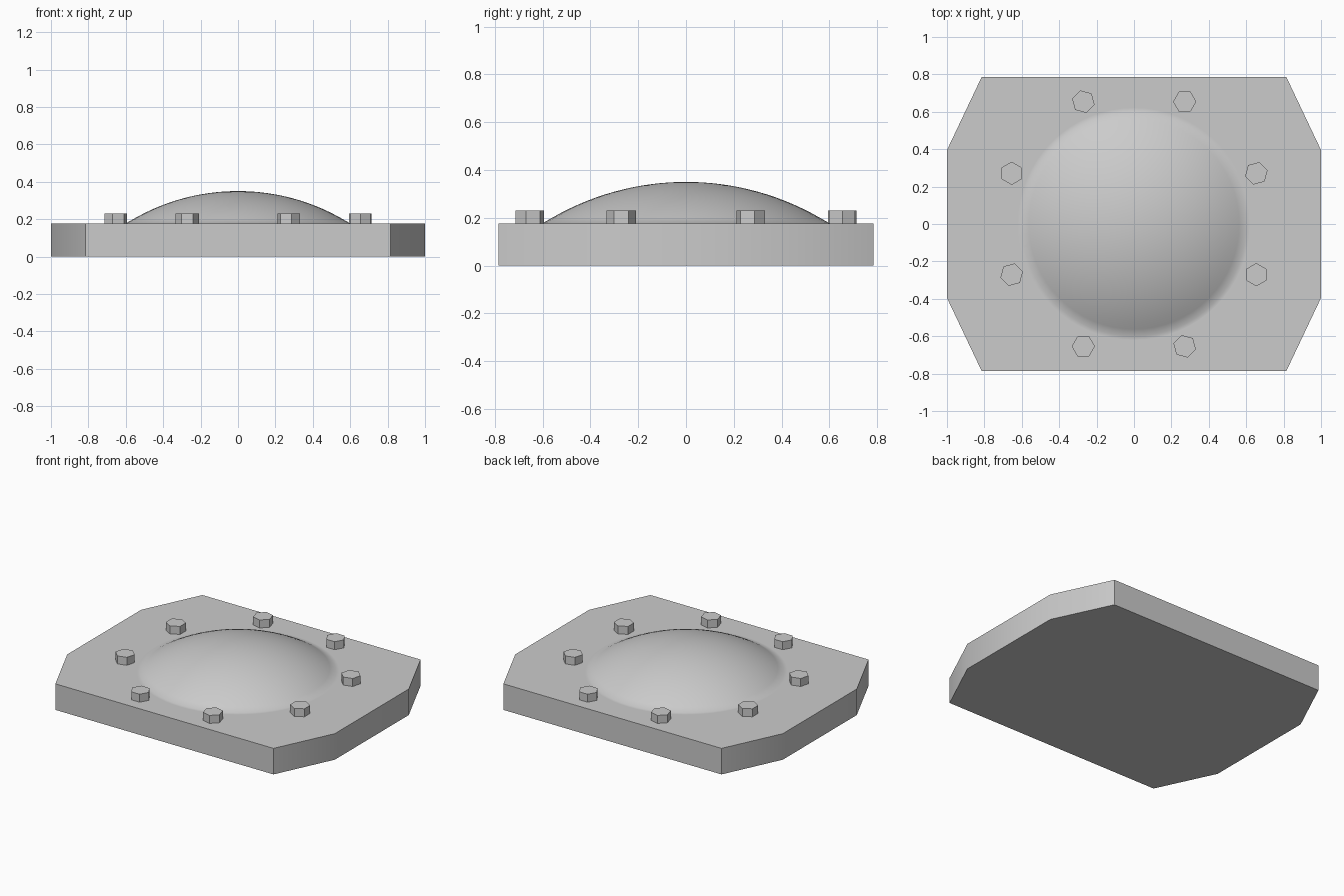
import bpy
import bmesh
from math import sin, cos, sqrt, radians, pi

cube = bpy.data.objects.get("Cube")
if cube:
    bpy.data.objects.remove(cube, do_unlink=True)

PLATE_TOP = 0.176
DOME_TOP = 0.35
DOME_RADIUS = 0.6
BOLT_TOP = 0.23

grey = bpy.data.materials.new("plain grey")
grey.use_nodes = True
grey.diffuse_color = (0.6, 0.6, 0.6, 1)
grey.node_tree.nodes["Principled BSDF"].inputs["Base Color"].default_value = (0.6, 0.6, 0.6, 1)


def make_object(name, bm):
    bmesh.ops.recalc_face_normals(bm, faces=bm.faces)
    mesh = bpy.data.meshes.new(name)
    bm.to_mesh(mesh)
    bm.free()
    mesh.materials.append(grey)
    obj = bpy.data.objects.new(name, mesh)
    bpy.context.collection.objects.link(obj)
    bpy.ops.object.select_all(action='DESELECT')
    obj.select_set(True)
    bpy.context.view_layer.objects.active = obj
    bpy.ops.object.shade_smooth_by_angle(angle=radians(30))
    return obj


def prism(name, outline, bottom, top):
    bm = bmesh.new()
    base = bm.faces.new([bm.verts.new((x, y, bottom)) for x, y in outline])
    upper = bmesh.ops.extrude_face_region(bm, geom=[base])["geom"]
    verts = [v for v in upper if isinstance(v, bmesh.types.BMVert)]
    bmesh.ops.translate(bm, verts=verts, vec=(0, 0, top - bottom))
    return make_object(name, bm)


# Base plate with cut corners
corner = [(1.0, 0.395), (0.815, 0.785)]
quarter_turns = [(1, 1, 1), (-1, 1, -1), (-1, -1, 1), (1, -1, -1)]
outline = [(sx * x, sy * y) for sx, sy, step in quarter_turns for x, y in corner[::step]]
prism("base_plate", outline, 0, PLATE_TOP)

# Shallow dome with a thin rim that blends into the plate
rise = DOME_TOP - PLATE_TOP
sphere_radius = (DOME_RADIUS ** 2 + rise ** 2) / (2 * rise)
rings = 16
profile = []
for i in range(rings + 1):
    r = DOME_RADIUS * i / rings
    profile.append((r, DOME_TOP - sphere_radius + sqrt(sphere_radius ** 2 - r * r)))
profile[-1] = (DOME_RADIUS, PLATE_TOP + 0.001)
profile.append((DOME_RADIUS + 0.02, PLATE_TOP + 0.0005))

bm = bmesh.new()
points = [bm.verts.new((r, 0, z)) for r, z in profile]
edges = [bm.edges.new(pair) for pair in zip(points, points[1:])]
bmesh.ops.spin(bm, geom=points + edges, cent=(0, 0, 0), axis=(0, 0, 1),
               angle=2 * pi, steps=64)
bmesh.ops.remove_doubles(bm, verts=bm.verts, dist=0.0001)
dome = make_object("dome", bm)

# Ring of hexagonal bolt heads, each turned with its place on the ring
for i in range(8):
    a = radians(22.5 + 45 * i)
    turn = a - radians(67.5)
    cx, cy = 0.708 * cos(a), 0.708 * sin(a)
    hexagon = [(cx + 0.062 * cos(turn + k * pi / 3), cy + 0.062 * sin(turn + k * pi / 3))
               for k in range(6)]
    prism(f"bolt_head_{i + 1}", hexagon, PLATE_TOP - 0.01, BOLT_TOP)
